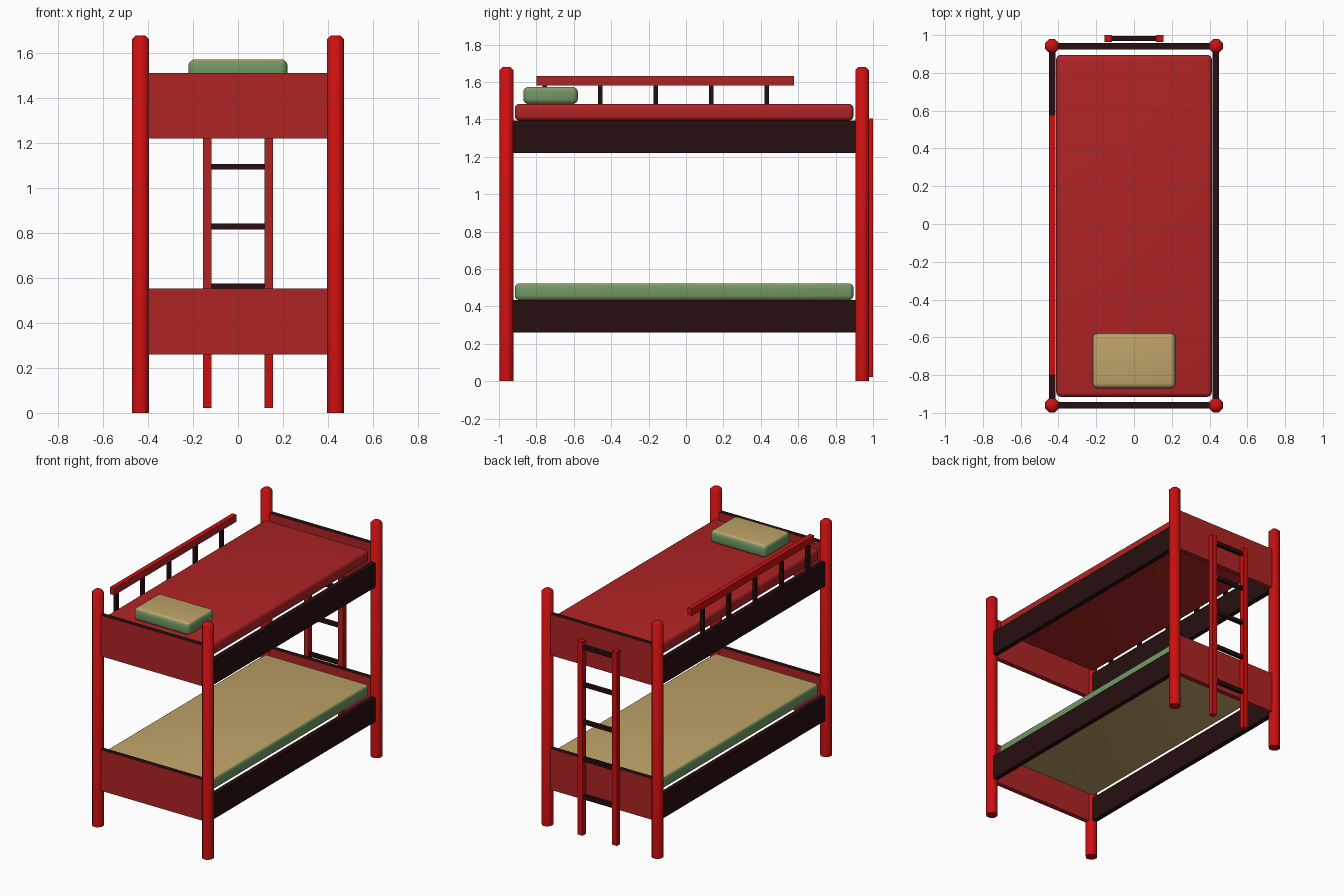
import bpy, bmesh, math
from mathutils import Matrix, Vector

cube = bpy.data.objects.get("Cube")
if cube:
    bpy.data.objects.remove(cube, do_unlink=True)


def material(name, rgb):
    m = bpy.data.materials.new(name)
    m.use_nodes = True
    m.diffuse_color = (*rgb, 1)
    m.node_tree.nodes["Principled BSDF"].inputs["Base Color"].default_value = (*rgb, 1)
    return m


BRIGHT = material("bright_red", (0.60, 0.005, 0.005))
MUTED = material("muted_red", (0.43, 0.017, 0.018))
DARK = material("dark_brown", (0.02, 0.0045, 0.0045))
TAN = material("tan", (0.52, 0.365, 0.138))
GREEN = material("sage_green", (0.17, 0.31, 0.13))


def finish(name, bm, mats, rule=None, smooth=None):
    bm.normal_update()
    if rule:
        for f in bm.faces:
            f.material_index = rule(f)
    me = bpy.data.meshes.new(name)
    bm.to_mesh(me)
    bm.free()
    for m in mats:
        me.materials.append(m)
    ob = bpy.data.objects.new(name, me)
    bpy.context.collection.objects.link(ob)
    if smooth:
        bpy.ops.object.select_all(action='DESELECT')
        ob.select_set(True)
        bpy.context.view_layer.objects.active = ob
        bpy.ops.object.shade_smooth_by_angle(angle=math.radians(smooth))
    return ob


def box(name, x, y, z, mats, rule=None, bevel=0, segments=1, cut=None):
    """Box between (min, max) pairs, with optional rounding or a level cut."""
    bm = bmesh.new()
    bmesh.ops.create_cube(bm, size=1)
    for v in bm.verts:
        v.co = [a + (c + 0.5) * (b - a) for (a, b), c in zip((x, y, z), v.co)]
    if bevel:
        bmesh.ops.bevel(bm, geom=bm.edges[:], offset=bevel, segments=segments,
                        profile=0.5, affect='EDGES')
    if cut:
        geom = bm.verts[:] + bm.edges[:] + bm.faces[:]
        bmesh.ops.bisect_plane(bm, geom=geom, plane_co=(0, 0, cut), plane_no=(0, 0, 1))
    return finish(name, bm, mats, rule, 40 if bevel else None)


def post(name, x, y, r=0.037, height=1.68):
    """Eight-sided post with a chamfered top."""
    bm = bmesh.new()
    turn = Matrix.Rotation(math.pi / 8, 4, 'Z')
    bmesh.ops.create_cone(bm, cap_ends=True, segments=8, radius1=r / math.cos(math.pi / 8),
                          radius2=r / math.cos(math.pi / 8), depth=height,
                          matrix=Matrix.Translation((x, y, height / 2)) @ turn)
    rim = [e for e in bm.edges if all(v.co.z > height - 0.01 for v in e.verts)]
    bmesh.ops.bevel(bm, geom=rim, offset=0.017, segments=1, affect='EDGES')
    finish(name, bm, [BRIGHT], smooth=50)


SIDES = (("left", 1), ("right", -1))
ENDS = (("front", -0.96), ("back", 0.942))

# Corner posts
for end, y in ENDS:
    for side, s in SIDES:
        post(f"{end}_{side}_post", s * 0.434, y)

# Bed frames: end boards with dark upper edges, dark side boards, mattresses
for level, z in (("lower", 0.26), ("upper", 1.22)):
    for end, y in ENDS:
        box(f"{level}_{end}_board", (-0.41, 0.41), (y - 0.017, y + 0.017), (z, z + 0.293),
            [MUTED, DARK], lambda f: int(f.normal.z > 0.5))
    for side, s in SIDES:
        box(f"{level}_{side}_side_board", sorted((s * 0.416, s * 0.45)),
            (-0.93, 0.912), (z, z + 0.174), [DARK])
    cloth = [MUTED, MUTED] if level == "upper" else [TAN, GREEN]
    box(f"{level}_mattress", (-0.412, 0.412), (-0.915, 0.895), (z + 0.174, z + 0.263), cloth,
        lambda f: int(abs(f.normal.z) < 0.6), bevel=0.024, segments=4)

# Pillow
box("pillow", (-0.22, 0.22), (-0.87, -0.578), (1.482, 1.573), [TAN, GREEN],
    lambda f: int(abs(f.normal.z) < 0.6), bevel=0.028, segments=4)

# Guard rail on the right side
box("guard_rail", (-0.45, -0.416), (-0.8, 0.578), (1.582, 1.632), [BRIGHT, MUTED],
    lambda f: int(f.normal.x > 0.5))
for i in range(5):
    y = -0.755 + i * 0.297
    box(f"guard_baluster_{i + 1}", (-0.445, -0.421), (y - 0.012, y + 0.012),
        (1.39, 1.585), [DARK])

# Ladder on the back end
for side, s in SIDES:
    box(f"ladder_{side}_rail", sorted((s * 0.117, s * 0.155)), (0.963, 1.0), (0.022, 1.405),
        [BRIGHT, MUTED],
        lambda f: int(f.normal.y < -0.5 and f.calc_center_median().z > 0.4), cut=0.4)
for i in range(5):
    z = 0.297 + i * 0.266
    box(f"ladder_rung_{i + 1}", (-0.12, 0.12), (0.97, 0.994), (z - 0.013, z + 0.013), [DARK])
